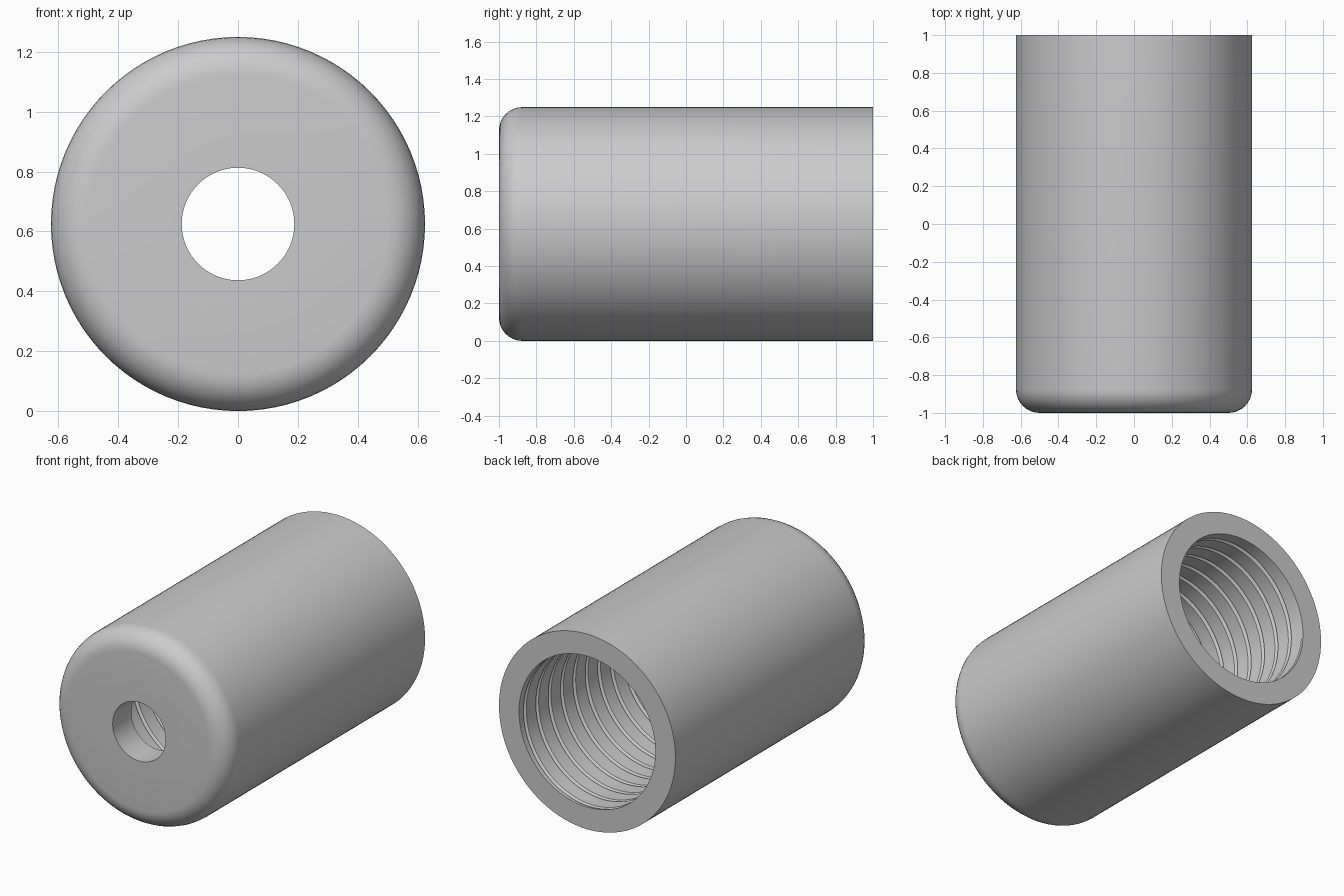
import bpy
import bmesh
from math import sin, cos, tau, floor

OUTER, BORE, HOLE = 0.625, 0.483, 0.188   # radii
FILLET, FLOOR_Y = 0.125, -0.81
PITCH, DEPTH, HALF = 0.125, 0.018, 0.014  # helical thread groove
SEG = 96

cube = bpy.data.objects.get("Cube")
if cube:
    bpy.data.objects.remove(cube)

steel = bpy.data.materials.new("plain grey")
steel.use_nodes = True
grey = (0.6, 0.6, 0.6, 1)
steel.diffuse_color = grey
steel.node_tree.nodes["Principled BSDF"].inputs["Base Color"].default_value = grey

bm = bmesh.new()


def point(radius, y, turn):
    a = tau * turn
    return bm.verts.new((radius * cos(a), y, OUTER - radius * sin(a)))


def skin(rows, wrap):
    """Join neighbouring rows of vertices with quads."""
    nxt = rows[1:] + rows[:1] if wrap else rows[1:]
    for a, b in zip(rows, nxt):
        for k in range(len(a) - 1):
            bm.faces.new((a[k], a[k + 1], b[k + 1], b[k]))


# Shell: bore floor, drilled hole, front face, rounded edge, wall and rim
profile = [(BORE, FLOOR_Y), (HOLE, FLOOR_Y), (HOLE, -1)]
for i in range(9):
    a = tau / 4 * i / 8
    profile.append((OUTER - FILLET + FILLET * sin(a), -1 + FILLET - FILLET * cos(a)))
profile += [(OUTER, 1), (BORE, 1)]
skin([[point(r, y, s / SEG) for r, y in profile] for s in range(SEG)], True)

# Threaded bore: one helical strip per pitch, clamped to the bore's ends
groove = [(-PITCH / 2, 0), (-HALF, 0), (0, DEPTH), (HALF, 0), (PITCH / 2, 0)]
turns = floor((1 - FLOOR_Y) / PITCH) + 3
rows = []
for s in range(turns * SEG + 1):
    t = s / SEG
    row = []
    for dy, depth in groove:
        y = FLOOR_Y - PITCH + PITCH * t + dy
        inside = FLOOR_Y < y < 1
        row.append(point(BORE + (depth if inside else 0), min(max(y, FLOOR_Y), 1), t))
    rows.append(row)
skin(rows, False)

bmesh.ops.remove_doubles(bm, verts=bm.verts, dist=0.0002)
bmesh.ops.dissolve_degenerate(bm, edges=bm.edges, dist=0.0002)
bmesh.ops.recalc_face_normals(bm, faces=bm.faces)

mesh = bpy.data.meshes.new("threaded_sleeve")
bm.to_mesh(mesh)
bm.free()
mesh.materials.append(steel)
sleeve = bpy.data.objects.new("threaded_sleeve", mesh)
bpy.context.collection.objects.link(sleeve)

bpy.ops.object.select_all(action="DESELECT")
sleeve.select_set(True)
bpy.context.view_layer.objects.active = sleeve
bpy.ops.object.shade_smooth_by_angle(angle=0.52)
